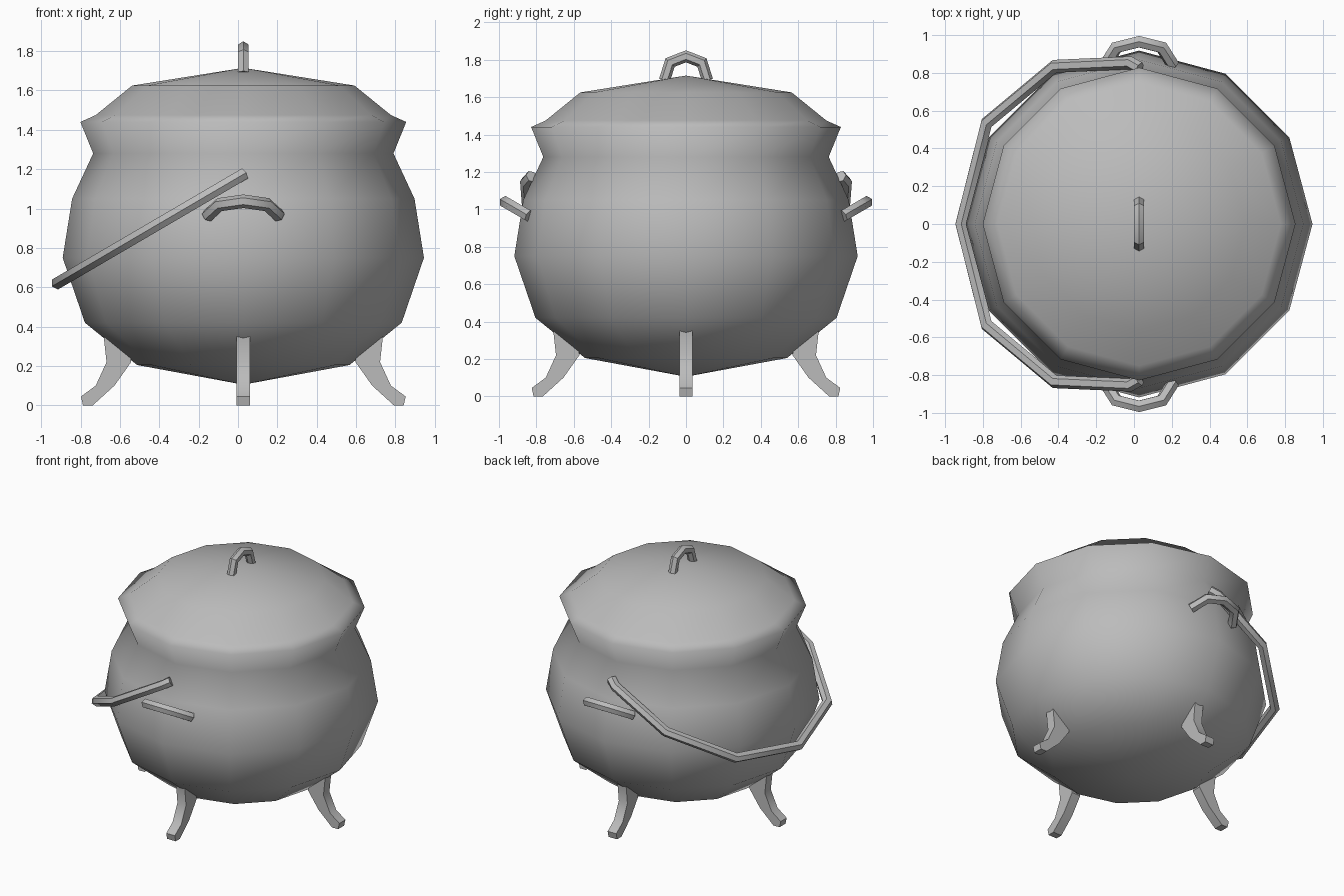
import bpy, bmesh, math
from mathutils import Vector, Matrix

if "Cube" in bpy.data.objects:
    bpy.data.objects.remove(bpy.data.objects["Cube"], do_unlink=True)

CX = 0.027  # the pot sits slightly off centre because the bail hangs to one side

iron = bpy.data.materials.new("grey iron")
iron.use_nodes = True
iron.diffuse_color = (0.5, 0.5, 0.5, 1)
iron.node_tree.nodes["Principled BSDF"].inputs["Base Color"].default_value = (0.5, 0.5, 0.5, 1)


def finish(name, bm, angle):
    bmesh.ops.recalc_face_normals(bm, faces=bm.faces[:])
    mesh = bpy.data.meshes.new(name)
    bm.to_mesh(mesh)
    bm.free()
    mesh.materials.append(iron)
    obj = bpy.data.objects.new(name, mesh)
    bpy.context.collection.objects.link(obj)
    bpy.ops.object.select_all(action='DESELECT')
    obj.select_set(True)
    bpy.context.view_layer.objects.active = obj
    bpy.ops.object.shade_smooth_by_angle(angle=math.radians(angle))
    return obj


def lathe(name, profile, sides, angle):
    bm = bmesh.new()
    verts = [bm.verts.new((CX + r, 0, z)) for r, z in profile]
    edges = [bm.edges.new(pair) for pair in zip(verts, verts[1:])]
    bmesh.ops.spin(bm, geom=verts + edges, cent=(CX, 0, 0), axis=(0, 0, 1),
                   angle=math.tau, steps=sides, use_merge=True)
    bmesh.ops.remove_doubles(bm, verts=bm.verts[:], dist=0.0005)
    return finish(name, bm, angle)


def bar(name, points, normal, radius, sides=6):
    """Sweep a hexagon along a path lying in the plane with the given normal."""
    bm = bmesh.new()
    pts = [Vector(p) for p in points]
    normal = Vector(normal).normalized()
    rings = []
    for i, p in enumerate(pts):
        a = (p - pts[max(i - 1, 0)]).normalized()
        b = (pts[min(i + 1, len(pts) - 1)] - p).normalized()
        tangent = (a + b).normalized()
        out = tangent.cross(normal).normalized()
        miter = 1 / max(0.7, tangent.dot(b if b.length else a))
        ring = []
        for k in range(sides):
            t = math.tau * k / sides
            ring.append(bm.verts.new(p + radius * (out * math.cos(t) * miter + normal * math.sin(t))))
        rings.append(ring)
    for r0, r1 in zip(rings, rings[1:]):
        for k in range(sides):
            j = (k + 1) % sides
            bm.faces.new((r0[k], r0[j], r1[j], r1[k]))
    bm.faces.new(rings[0])
    bm.faces.new(rings[-1])
    return finish(name, bm, 40)


# Pot body with closed lid, one smooth turned shape
lathe("pot_and_lid", [(0, 0.105), (0.54, 0.205), (0.805, 0.42), (0.918, 0.75),
                      (0.87, 1.05), (0.763, 1.28), (0.828, 1.44), (0.75, 1.475),
                      (0.565, 1.625), (0, 1.715)], 12, 180)

# Lid handle
bar("lid_handle", [(CX, y, z) for y, z in
                   [(-0.115, 1.69), (-0.085, 1.785), (0, 1.818), (0.085, 1.785), (0.115, 1.69)]],
    (1, 0, 0), 0.03)

# Side lugs, tilted upward at front and back
lug = [(-0.18, 0.84, 0.965), (-0.12, 0.935, 1.02), (0, 0.965, 1.037),
       (0.12, 0.935, 1.02), (0.18, 0.84, 0.965)]
for name, s in (("front_lug", -1), ("back_lug", 1)):
    bar(name, [(CX + x, s * y, z) for x, y, z in lug], (0, -0.5 * s, 0.866), 0.034)

# Hanging bail, lying in a sloped plane
SLOPE = 0.585
half = [(0.03, 0.825), (-0.02, 0.853), (-0.42, 0.835), (-0.78, 0.535)]
loop = half + [(-0.915, 0)] + [(x, -y) for x, y in reversed(half)]
bar("bail", [(x, y, 1.158 + SLOPE * x) for x, y in loop], (-SLOPE, 0, 1), 0.034)

# Four bent legs
leg = [(0.71, 0.355), (0.695, 0.22), (0.75, 0.1), (0.825, 0.045), (0.815, 0),
       (0.765, 0), (0.655, 0.1), (0.57, 0.22), (0.58, 0.33)]
for i, name in enumerate(("left_leg", "back_leg", "right_leg", "front_leg")):
    bm = bmesh.new()
    face = bm.faces.new([bm.verts.new((r, -0.035, z)) for r, z in leg])
    grown = bmesh.ops.extrude_face_region(bm, geom=[face], use_keep_orig=True)["geom"]
    bmesh.ops.translate(bm, vec=(0, 0.07, 0),
                        verts=[v for v in grown if isinstance(v, bmesh.types.BMVert)])
    turn = Matrix.Translation((CX, 0, 0)) @ Matrix.Rotation(i * math.pi / 2, 4, 'Z')
    bmesh.ops.transform(bm, matrix=turn, verts=bm.verts[:])
    finish(name, bm, 35)
